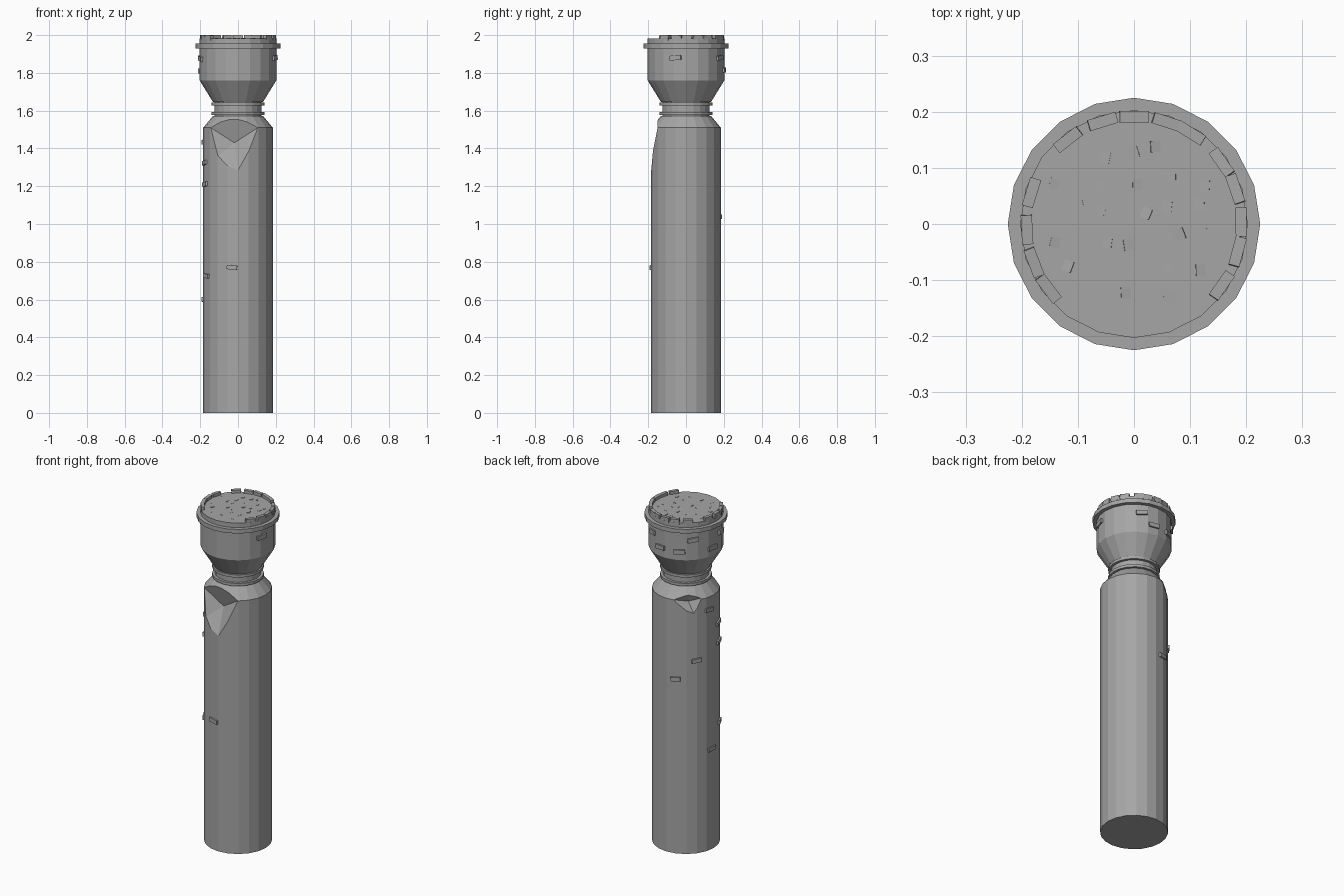
import bpy, bmesh, math, random
from mathutils import Matrix, Vector

random.seed(4)
if "Cube" in bpy.data.objects:
    bpy.data.objects.remove(bpy.data.objects["Cube"], do_unlink=True)

stone = bpy.data.materials.new("grey_stone")
stone.use_nodes = True
GREY = (0.38, 0.38, 0.38, 1)
stone.diffuse_color = GREY
stone.node_tree.nodes["Principled BSDF"].inputs["Base Color"].default_value = GREY

SIDES = 20
SHAFT_R, SHOULDER_Z, HEAD_R = 0.184, 1.51, 0.203


def finish(name, bm):
    bmesh.ops.recalc_face_normals(bm, faces=bm.faces)
    mesh = bpy.data.meshes.new(name)
    bm.to_mesh(mesh)
    bm.free()
    mesh.materials.append(stone)
    obj = bpy.data.objects.new(name, mesh)
    bpy.context.collection.objects.link(obj)
    return obj


def lathe(name, profile):
    """Closed solid of revolution from (radius, height) pairs."""
    bm = bmesh.new()
    rings = [[bm.verts.new(polar(360 * i / SIDES, r, z)) for i in range(SIDES)]
             for r, z in profile]
    for low, high in zip(rings, rings[1:]):
        for i in range(SIDES):
            j = (i + 1) % SIDES
            bm.faces.new((low[i], low[j], high[j], high[i]))
    bm.faces.new(rings[0])
    bm.faces.new(rings[-1])
    return finish(name, bm)


def polar(deg, r, z):
    a = math.radians(deg)
    return Vector((r * math.cos(a), r * math.sin(a), z))


def add_block(bm, deg, r, z, size, tilt=0):
    """Box at a polar position; size is depth, width, height."""
    mat = (Matrix.Translation(polar(deg, r, z))
           @ Matrix.Rotation(math.radians(deg), 4, 'Z')
           @ Matrix.Rotation(math.radians(tilt), 4, 'X')
           @ Matrix.Diagonal((*size, 1)))
    bmesh.ops.create_cube(bm, size=1, matrix=mat)


def chip(target, deepest, outline):
    """Carve a faceted notch whose rim follows the outline on the shaft."""
    apex = polar(*deepest)
    bm = bmesh.new()
    bm.verts.new(apex)
    for deg, z in outline:
        r = SHAFT_R - max(0, z - SHOULDER_Z) * 0.83
        bm.verts.new(apex + (polar(deg, r, z) - apex) * 2.2)
    bmesh.ops.convex_hull(bm, input=bm.verts)
    cutter = finish("chip_cutter", bm)
    cutter.hide_render = True
    mod = target.modifiers.new("chip", 'BOOLEAN')
    mod.operation, mod.solver, mod.object = 'DIFFERENCE', 'EXACT', cutter
    bpy.context.view_layer.objects.active = target
    bpy.ops.object.modifier_apply(modifier=mod.name)
    bpy.data.objects.remove(cutter, do_unlink=True)


# Tall shaft with sloping shoulder and two broken corners
shaft = lathe("shaft", [(SHAFT_R, 0), (SHAFT_R, SHOULDER_Z), (0.132, 1.573)])
chip(shaft, (-100, 0.11, 1.43),
     [(-142, 1.51), (-125, 1.36), (-90, 1.285), (-55, 1.51), (-90, 1.55)])
chip(shaft, (130, 0.145, 1.49),
     [(104, 1.51), (138, 1.43), (152, 1.515), (130, 1.535)])

# Neck with two collars
lathe("neck", [(0.125, 1.56), (0.125, 1.66)])
for name, z in (("lower_collar", 1.577), ("upper_collar", 1.628)):
    lathe(name, [(0.14, z), (0.14, z + 0.016)])

# Flared head, flange and roof floor
lathe("head", [(0.132, 1.645), (HEAD_R, 1.76), (HEAD_R, 1.982)])
lathe("flange", [(0.225, 1.93), (0.225, 1.955)])

# Broken ring of parapet stones
bm = bmesh.new()
for deg in (-35, -15, 1, 19, 35, 58, 72, 90, 107, 128, 163, 183, 201, 217):
    add_block(bm, deg, 0.191, 1.986, (0.02, 0.052, 0.028), random.uniform(-4, 4))
finish("parapet_stones", bm)

# Raised stones on the shaft and the head
bm = bmesh.new()
for deg, z in ((168, 1.435), (197, 1.325), (199, 1.21), (143, 1.15),
               (107, 1.04), (-100, 0.77), (205, 0.725), (174, 0.6)):
    add_block(bm, deg, SHAFT_R - 0.002, z, (0.018, 0.055, 0.023), random.uniform(-9, 9))
finish("shaft_stones", bm)

bm = bmesh.new()
for deg, z in ((-16, 1.88), (62, 1.88), (136, 1.88), (193, 1.875),
               (82, 1.815), (115, 1.81), (170, 1.81)):
    add_block(bm, deg, HEAD_R - 0.002, z, (0.018, 0.062, 0.025), random.uniform(-9, 9))
finish("head_stones", bm)

# Uneven paving just breaking through the roof floor
bm = bmesh.new()
for row in range(6):
    for col in range(5):
        x = -0.12 + col * 0.06 + random.uniform(-0.015, 0.015)
        y = -0.13 + row * 0.052 + random.uniform(-0.01, 0.01)
        if math.hypot(x, y) < 0.155:
            mat = (Matrix.Translation((x, y, 1.979))
                   @ Matrix.Rotation(random.uniform(-0.4, 0.4), 4, 'Z')
                   @ Matrix.Rotation(random.uniform(-0.2, 0.2), 4, 'Y')
                   @ Matrix.Diagonal((0.035, 0.02, 0.006, 1)))
            bmesh.ops.create_cube(bm, size=1, matrix=mat)
finish("roof_paving", bm)
